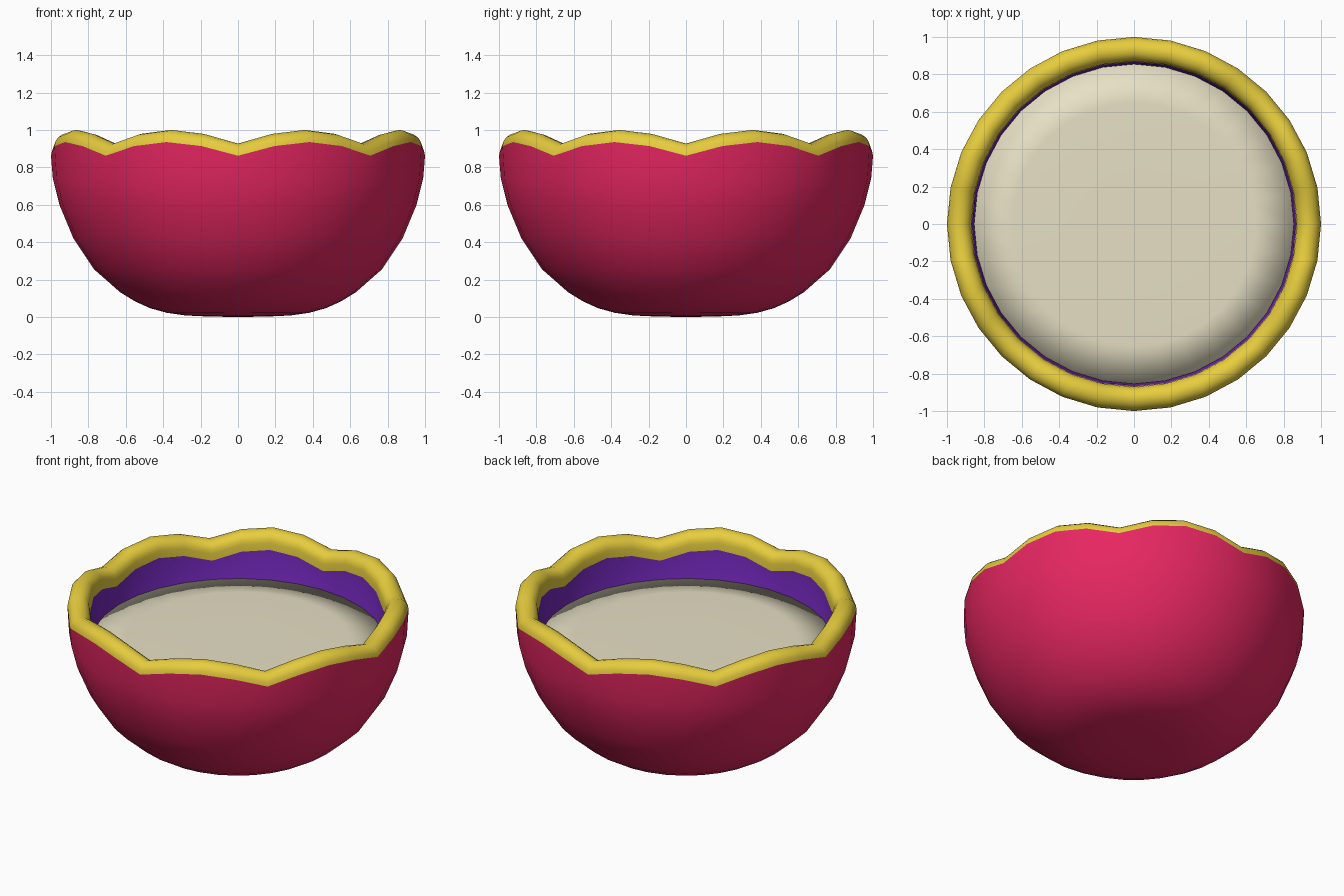
import bpy, math

if "Cube" in bpy.data.objects:
    bpy.data.objects.remove(bpy.data.objects["Cube"])

SEGMENTS = 32      # sides around the bowl
SCALLOPS = 8       # waves along the rim
WAVE = 0.073       # height of each wave


def material(name, rgb):
    def lin(c):
        c /= 255
        return c / 12.92 if c <= 0.04045 else ((c + 0.055) / 1.055) ** 2.4
    m = bpy.data.materials.new(name)
    m.diffuse_color = (*[lin(c) for c in rgb], 1)
    m.use_nodes = True
    m.node_tree.nodes["Principled BSDF"].inputs["Base Color"].default_value = m.diffuse_color
    return m


def lathe(name, profile, mat, wave_from=9.0):
    """Spin (radius, z) points; points at or above wave_from get the scallop lift.
    Outer surfaces run from bottom to top, so faces point outward."""
    verts, faces, rings = [], [], []
    for r, z in profile:
        if r == 0:
            rings.append([len(verts)] * SEGMENTS)
            verts.append((0, 0, z))
            continue
        rings.append(list(range(len(verts), len(verts) + SEGMENTS)))
        for i in range(SEGMENTS):
            a = 2 * math.pi * i / SEGMENTS
            lift = WAVE * abs(math.sin(a * SCALLOPS / 2)) if z >= wave_from else 0
            verts.append((r * math.cos(a), r * math.sin(a), z + lift))
    for low, high in zip(rings, rings[1:]):
        for i in range(SEGMENTS):
            j = (i + 1) % SEGMENTS
            loop = [low[i], low[j], high[j], high[i]]
            faces.append(list(dict.fromkeys(loop)))
    mesh = bpy.data.meshes.new(name)
    mesh.from_pydata(verts, [], faces)
    mesh.materials.append(mat)
    mesh.polygons.foreach_set("use_smooth", [True] * len(mesh.polygons))
    obj = bpy.data.objects.new(name, mesh)
    bpy.context.collection.objects.link(obj)
    return obj


pink = material("pink glaze", (236, 40, 100))
gold = material("gold rim", (232, 206, 62))
purple = material("purple lining", (116, 40, 188))
cream = material("cream filling", (236, 229, 201))

# Rounded outside of the bowl
lathe("bowl_outside", [(0, 0), (0.15, 0.002), (0.28, 0.008), (0.38, 0.022), (0.47, 0.047),
                       (0.55, 0.083), (0.63, 0.132), (0.77, 0.255), (0.88, 0.42),
                       (0.955, 0.60), (0.99, 0.74), (1.0, 0.862)], pink, 0.85)

# Rolled scalloped rim, dropping a little on the inside
rim = [(0.935 + 0.065 * math.cos(math.pi * k / 8), 0.862 + 0.065 * math.sin(math.pi * k / 8))
       for k in range(9)]
lathe("rim", rim + [(0.868, 0.818)], gold, 0.81)

# Inner wall and floor
lathe("bowl_inside", [(0.868, 0.818), (0.858, 0.70), (0.83, 0.60), (0.77, 0.43), (0.67, 0.28),
                      (0.55, 0.18), (0.41, 0.12), (0, 0.08)], purple, 0.81)

# Nearly flat filling with a small softened edge
lathe("filling", [(0.85, 0.68), (0.855, 0.703), (0.65, 0.713), (0.3, 0.715), (0, 0.715)], cream)
